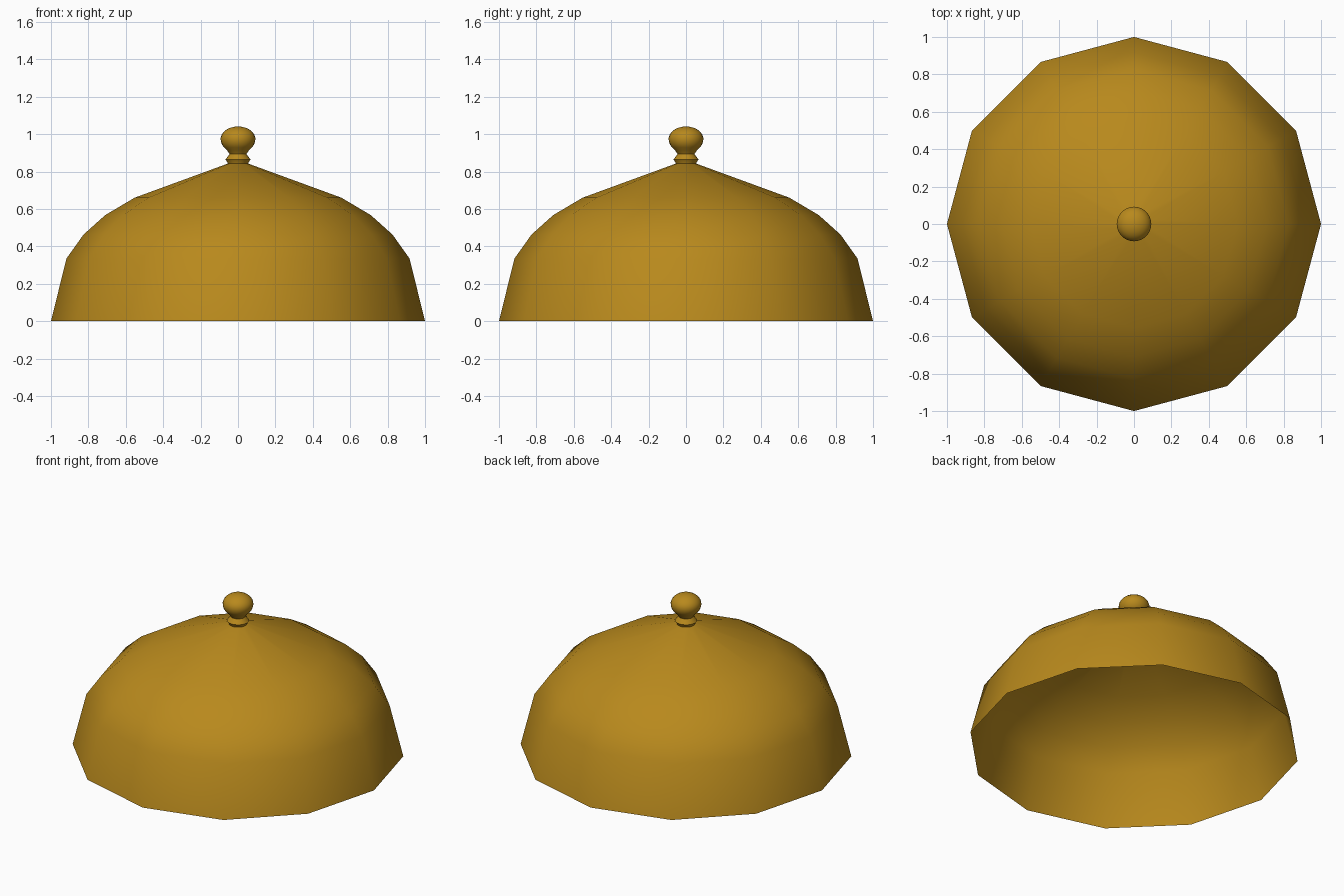
import bpy, bmesh, math

if "Cube" in bpy.data.objects:
    bpy.data.objects.remove(bpy.data.objects["Cube"])

brass = bpy.data.materials.new("brass")
brass.diffuse_color = (0.48, 0.25, 0.012, 1)
brass.use_nodes = True
brass.node_tree.nodes["Principled BSDF"].inputs["Base Color"].default_value = brass.diffuse_color


def lathe(name, profile, sides, angle):
    """Revolve (radius, z) points about z; radius 0 makes a pole."""
    bm = bmesh.new()
    rings = []
    for r, z in profile:
        n = sides if r > 0 else 1
        rings.append([bm.verts.new((r * math.cos(2 * math.pi * i / sides),
                                    r * math.sin(2 * math.pi * i / sides), z))
                      for i in range(n)])
    for a, b in zip(rings, rings[1:]):
        for i in range(sides):
            j = (i + 1) % sides
            if len(b) == 1:
                bm.faces.new((a[i], a[j], b[0]))
            else:
                bm.faces.new((a[i], a[j], b[j], b[i]))
    mesh = bpy.data.meshes.new(name)
    bm.to_mesh(mesh)
    bm.free()
    mesh.materials.append(brass)
    obj = bpy.data.objects.new(name, mesh)
    bpy.context.collection.objects.link(obj)
    bpy.ops.object.select_all(action='DESELECT')
    obj.select_set(True)
    bpy.context.view_layer.objects.active = obj
    bpy.ops.object.shade_smooth_by_angle(angle=math.radians(angle))
    return obj


# Twelve-sided cover, open underneath
lathe("dome_cover", [(1, 0), (0.917, 0.335), (0.826, 0.463), (0.71, 0.567),
                     (0.553, 0.66), (0.053, 0.843), (0, 0.845)], 12, 60)

# Turned handle: flared collar, narrow neck and flattened ball
collar = [(0.053, 0.838), (0.056, 0.848), (0.067, 0.864), (0.045, 0.893)]
ball = [(0.093 * math.cos(t), 0.974 + 0.067 * math.sin(t) * (1.15 if t < 0 else 1))
        for t in (math.radians(-50 + 14 * k) for k in range(10))]
lathe("knob", collar + ball + [(0, 1.041)], 24, 60)
